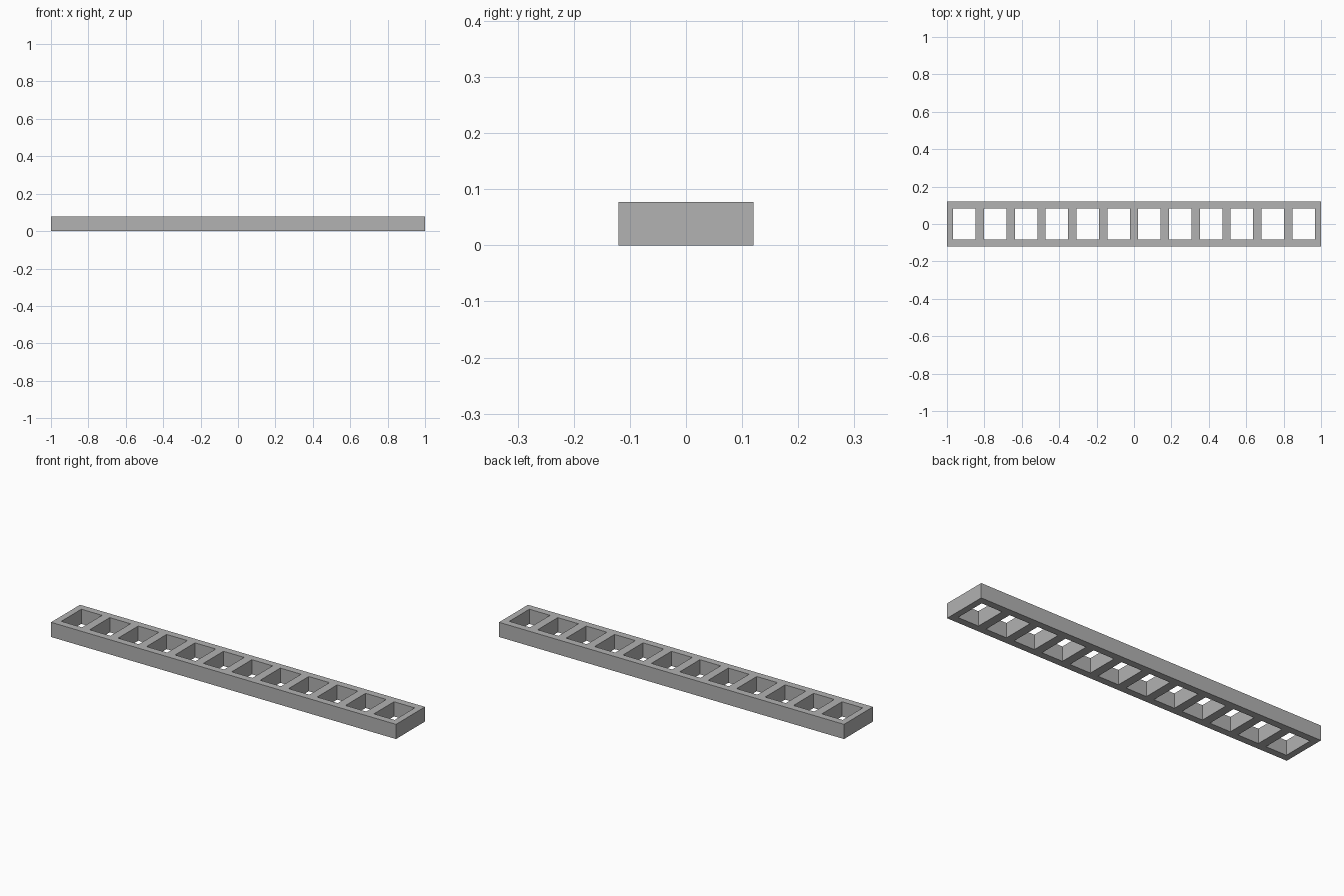
import bpy
import bmesh

# Remove the default cube
cube = bpy.data.objects.get("Cube")
if cube:
    bpy.data.objects.remove(cube, do_unlink=True)

LENGTH, WIDTH, HEIGHT = 2.0, 0.24, 0.077
HOLES, HOLE_X, HOLE_Y, PITCH = 12, 0.12, 0.166, 0.1648

# Plain grey material
grey = bpy.data.materials.new("plain grey")
grey.use_nodes = True
colour = (0.445, 0.445, 0.445, 1.0)
grey.diffuse_color = colour
grey.node_tree.nodes["Principled BSDF"].inputs["Base Color"].default_value = colour

# Grid lines along the length and across the width
xs = [-LENGTH / 2]
for i in range(HOLES):
    centre = (i - (HOLES - 1) / 2) * PITCH
    xs += [centre - HOLE_X / 2, centre + HOLE_X / 2]
xs.append(LENGTH / 2)
ys = [-WIDTH / 2, -HOLE_Y / 2, HOLE_Y / 2, WIDTH / 2]

# Flat ladder outline, leaving the openings empty
bm = bmesh.new()
verts = [[bm.verts.new((x, y, 0)) for y in ys] for x in xs]
for i in range(len(xs) - 1):
    for j in range(len(ys) - 1):
        if j == 1 and i % 2 == 1:
            continue
        bm.faces.new((verts[i][j], verts[i + 1][j],
                      verts[i + 1][j + 1], verts[i][j + 1]))

# Raise the outline into a solid frame
result = bmesh.ops.extrude_face_region(bm, geom=bm.faces[:], use_keep_orig=True)
top = [g for g in result["geom"] if isinstance(g, bmesh.types.BMVert)]
bmesh.ops.translate(bm, verts=top, vec=(0, 0, HEIGHT))
bmesh.ops.recalc_face_normals(bm, faces=bm.faces[:])

mesh = bpy.data.meshes.new("ladder_frame")
bm.to_mesh(mesh)
bm.free()
mesh.materials.append(grey)
frame = bpy.data.objects.new("ladder_frame", mesh)
bpy.context.scene.collection.objects.link(frame)
